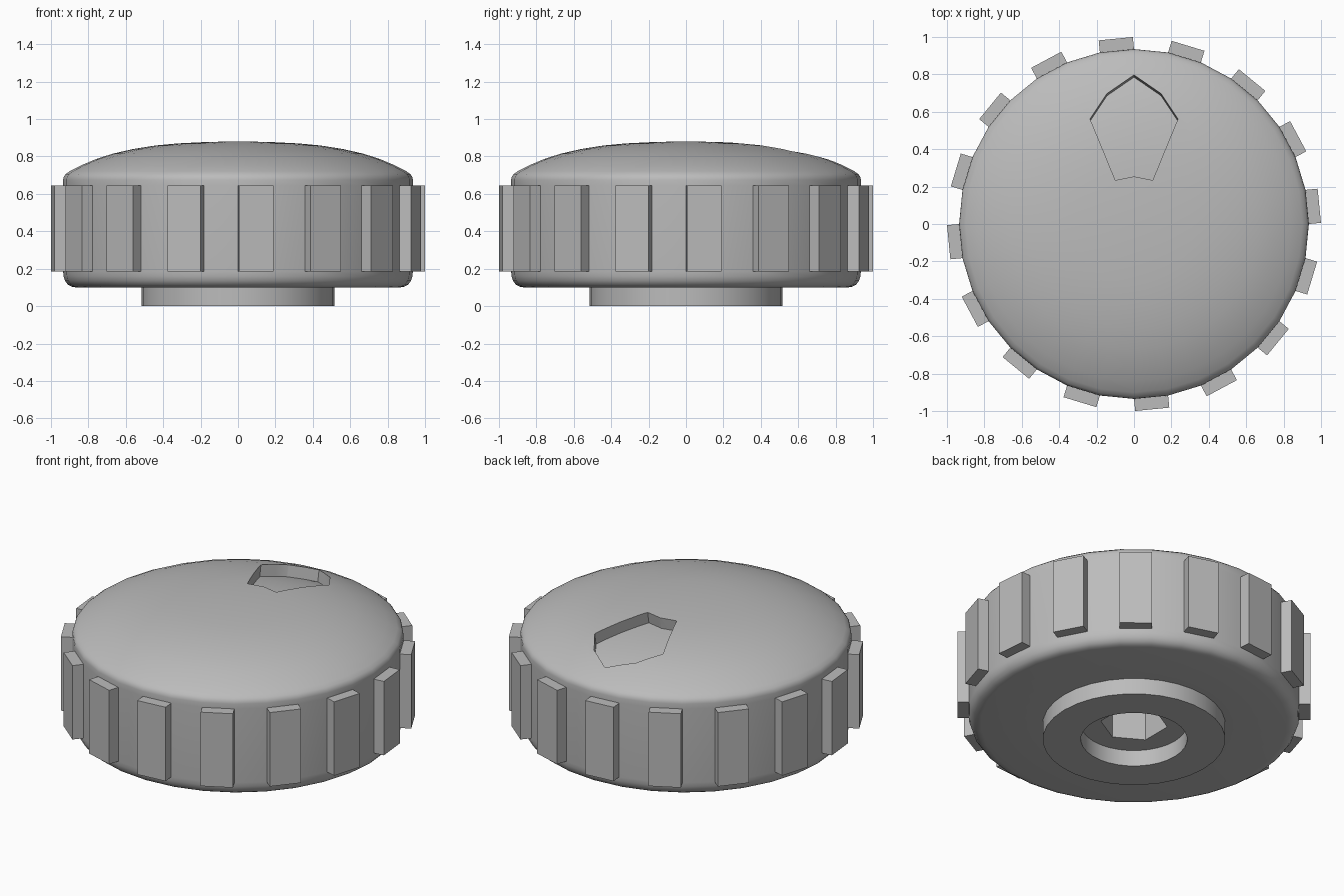
import bpy, bmesh, math
from mathutils import Matrix, Vector

cube = bpy.data.objects.get("Cube")
if cube:
    bpy.data.objects.remove(cube, do_unlink=True)

grey = bpy.data.materials.new("light grey")
grey.use_nodes = True
grey.diffuse_color = (0.5, 0.5, 0.5, 1)
grey.node_tree.nodes["Principled BSDF"].inputs["Base Color"].default_value = (0.5, 0.5, 0.5, 1)

SIDES = 32


def make_object(name, bm):
    bmesh.ops.recalc_face_normals(bm, faces=bm.faces)
    mesh = bpy.data.meshes.new(name)
    bm.to_mesh(mesh)
    bm.free()
    mesh.materials.append(grey)
    obj = bpy.data.objects.new(name, mesh)
    bpy.context.collection.objects.link(obj)
    return obj


def lathe(profile):
    bm = bmesh.new()
    verts = [bm.verts.new((r, 0, z)) for r, z in profile]
    edges = [bm.edges.new(pair) for pair in zip(verts, verts[1:])]
    bmesh.ops.spin(bm, geom=verts + edges, cent=(0, 0, 0), axis=(0, 0, 1),
                   angle=math.tau, steps=SIDES)
    bmesh.ops.remove_doubles(bm, verts=bm.verts, dist=0.0005)
    bmesh.ops.recalc_face_normals(bm, faces=bm.faces)
    return bm


def prism(outline, low, high):
    bm = bmesh.new()
    base = bm.faces.new([bm.verts.new((x, y, low)) for x, y in outline])
    top = bmesh.ops.extrude_face_region(bm, geom=[base])["geom"]
    moved = [v for v in top if isinstance(v, bmesh.types.BMVert)]
    bmesh.ops.translate(bm, verts=moved, vec=(0, 0, high - low))
    return bm


def cut(target, cutter):
    mod = target.modifiers.new("cut", 'BOOLEAN')
    mod.operation = 'DIFFERENCE'
    mod.solver = 'EXACT'
    mod.object = cutter
    bpy.context.view_layer.objects.active = target
    bpy.ops.object.modifier_apply(modifier=mod.name)
    bpy.data.objects.remove(cutter, do_unlink=True)


# Knob body: dome, grip wall, rounded lower edge, stem and round socket
dome = [(0, 0.88), (0.1, 0.879), (0.2, 0.876), (0.32, 0.87), (0.44, 0.859),
        (0.56, 0.84), (0.67, 0.815), (0.76, 0.786), (0.84, 0.752),
        (0.9, 0.721), (0.922, 0.705), (0.932, 0.69), (0.935, 0.675)]
wall = [(0.935, 0.645), (0.935, 0.185), (0.933, 0.16), (0.925, 0.135),
        (0.91, 0.115), (0.89, 0.104), (0.865, 0.1)]
stem = [(0.515, 0.1), (0.515, 0), (0.3, 0), (0.3, 0.1), (0, 0.1)]
bm = lathe(dome + wall + stem)

# Grip ribs: every other wall panel pushed outwards
ribs = []
for face in bm.faces:
    c = face.calc_center_median()
    if abs(c.z - 0.415) < 0.01 and c.xy.length > 0.9:
        panel = math.floor((math.atan2(c.y, c.x) % math.tau) / (math.tau / SIDES))
        if panel % 2 == 0:
            ribs.append(face)
for face in ribs:
    out = face.calc_center_median()
    out.z = 0
    out.normalize()
    extruded = bmesh.ops.extrude_discrete_faces(bm, faces=[face])["faces"]
    bmesh.ops.translate(bm, verts=extruded[0].verts, vec=out * 0.065)
body = make_object("knob_body", bm)

# Hexagonal shaft hole
hexagon = [(0.19 * math.cos(math.radians(a)), 0.19 * math.sin(math.radians(a)))
           for a in range(30, 390, 60)]
cut(body, make_object("shaft_hole_cutter", prism(hexagon, 0.05, 0.45)))

# Pointer recess: leaning prism whose floor follows the dome
half = [(0.1, 0.225), (0.235, 0.56), (0.145, 0.7)]
outline = [(0, 0.245)] + half + [(0, 0.805)] + [(-x, y) for x, y in reversed(half)]
bm = prism(outline, 0.5, 1.0)
lean = Matrix.Identity(4)
lean[1][2], lean[1][3] = 0.17, -0.17 * 0.82
bm.transform(lean)
pointer = make_object("pointer_cutter", bm)
bm = lathe(dome + [(0.935, 0.2), (0, 0.2)])
bmesh.ops.translate(bm, verts=bm.verts, vec=Vector((0, -0.012, -0.07)))
cut(pointer, make_object("pointer_floor_helper", bm))
cut(body, pointer)

# Smooth dome and lower edge, crisp ribs and recesses
bpy.ops.object.select_all(action='DESELECT')
body.select_set(True)
bpy.context.view_layer.objects.active = body
bpy.ops.object.shade_smooth_by_angle(angle=math.radians(30))
